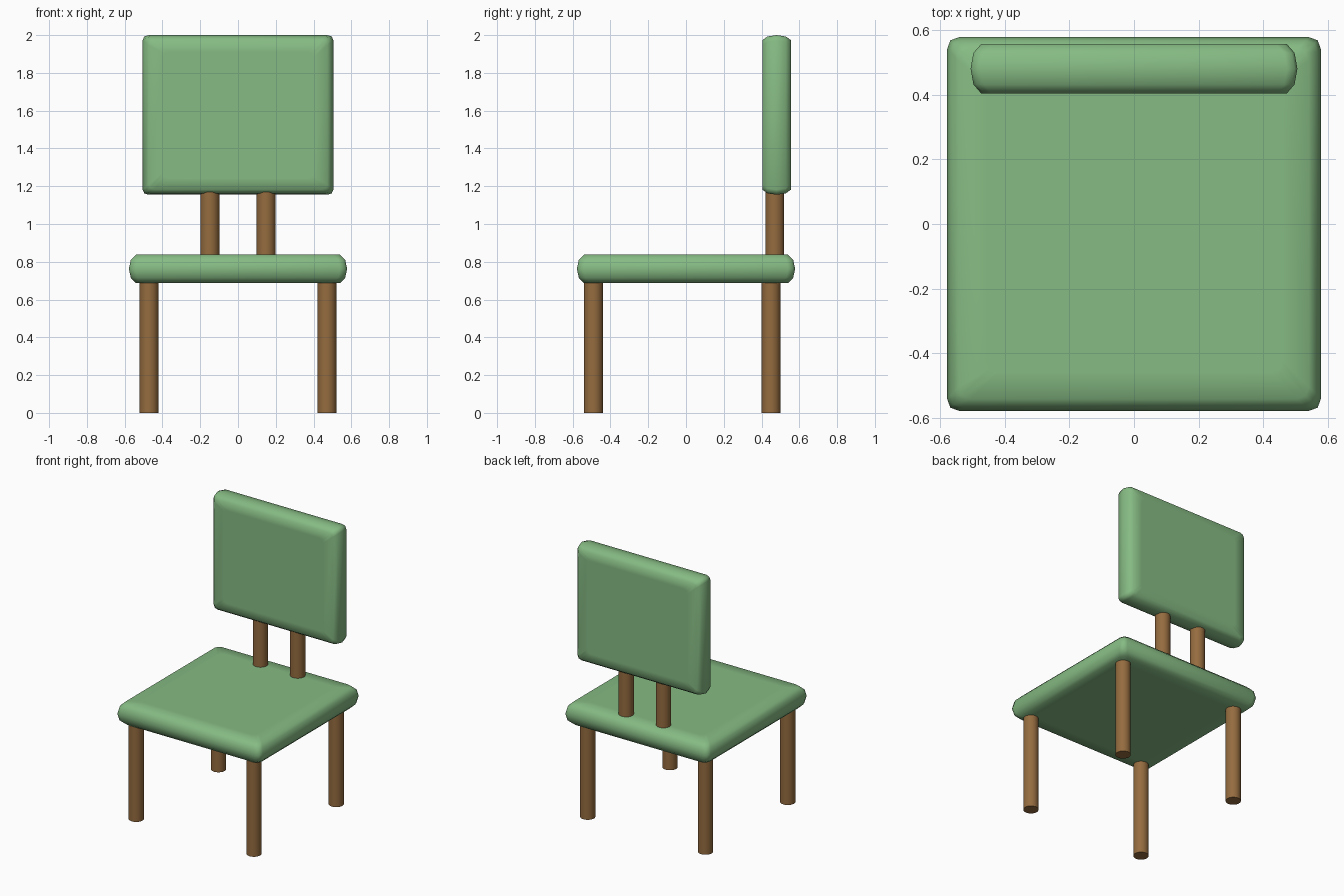
import bpy, bmesh
from mathutils import Vector

if "Cube" in bpy.data.objects:
    bpy.data.objects.remove(bpy.data.objects["Cube"])


def material(name, rgb):
    mat = bpy.data.materials.new(name)
    mat.diffuse_color = (*rgb, 1)
    mat.use_nodes = True
    mat.node_tree.nodes["Principled BSDF"].inputs["Base Color"].default_value = mat.diffuse_color
    return mat


GREEN = material("green_cushion", (0.24, 0.50, 0.23))
BROWN = material("brown_wood", (0.30, 0.15, 0.05))


def cushion(name, size, centre, axes):
    """Soft-edged slab: stacked rounded rectangles, thickness along axes[2]."""
    # (inset, height) of each ring on a 1.155 x 1.155 x 0.15 slab
    rings = [(0.12, -0.075), (0.037, -0.075), (0.01, -0.048), (0, 0),
             (0.01, 0.048), (0.037, 0.075), (0.12, 0.075)]
    half, base = 0.5775, 1.155
    bm = bmesh.new()
    loops = []
    for inset, h in rings:
        a = half - inset
        corner = [(a, a - 0.037), (a - 0.01, a - 0.01), (a - 0.037, a)]
        pts = []
        for c, s in ((1, 0), (0, 1), (-1, 0), (0, -1)):  # four corners
            pts += [(c * x - s * y, s * x + c * y) for x, y in corner]
        loop = []
        for x, y in pts:
            co = Vector(centre)
            for axis, v in zip(axes, (x * size[0] / base, y * size[1] / base,
                                      h * size[2] / 0.15)):
                co[axis] += v
            loop.append(bm.verts.new(co))
        loops.append(loop)
    for lo, hi in zip(loops, loops[1:]):
        n = len(lo)
        for i in range(n):
            j = (i + 1) % n
            bm.faces.new((lo[i], lo[j], hi[j], hi[i]))
    bm.faces.new(loops[0])
    bm.faces.new(loops[-1])
    bmesh.ops.recalc_face_normals(bm, faces=bm.faces)
    for f in bm.faces:
        f.smooth = True
    mesh = bpy.data.meshes.new(name)
    bm.to_mesh(mesh)
    bm.free()
    mesh.materials.append(GREEN)
    bpy.context.collection.objects.link(bpy.data.objects.new(name, mesh))


def rod(name, x, y, z0, z1):
    bpy.ops.mesh.primitive_cylinder_add(
        vertices=32, radius=0.05, depth=z1 - z0, location=(x, y, (z0 + z1) / 2))
    ob = bpy.context.object
    ob.name = name
    ob.data.materials.append(BROWN)
    bpy.ops.object.shade_smooth_by_angle()


# Seat lies flat, backrest stands upright
cushion("seat", (1.155, 1.155, 0.15), (0, 0, 0.763), (0, 1, 2))
cushion("backrest", (1.01, 0.845, 0.152), (0, 0.48, 1.5775), (0, 2, 1))

# Legs and backrest posts, mirrored left and right
for side, s in (("left", -1), ("right", 1)):
    rod("front_leg_" + side, s * 0.471, -0.49, 0, 0.76)
    rod("back_leg_" + side, s * 0.471, 0.45, 0, 0.76)
    rod("back_post_" + side, s * 0.149, 0.47, 0.75, 1.3)
